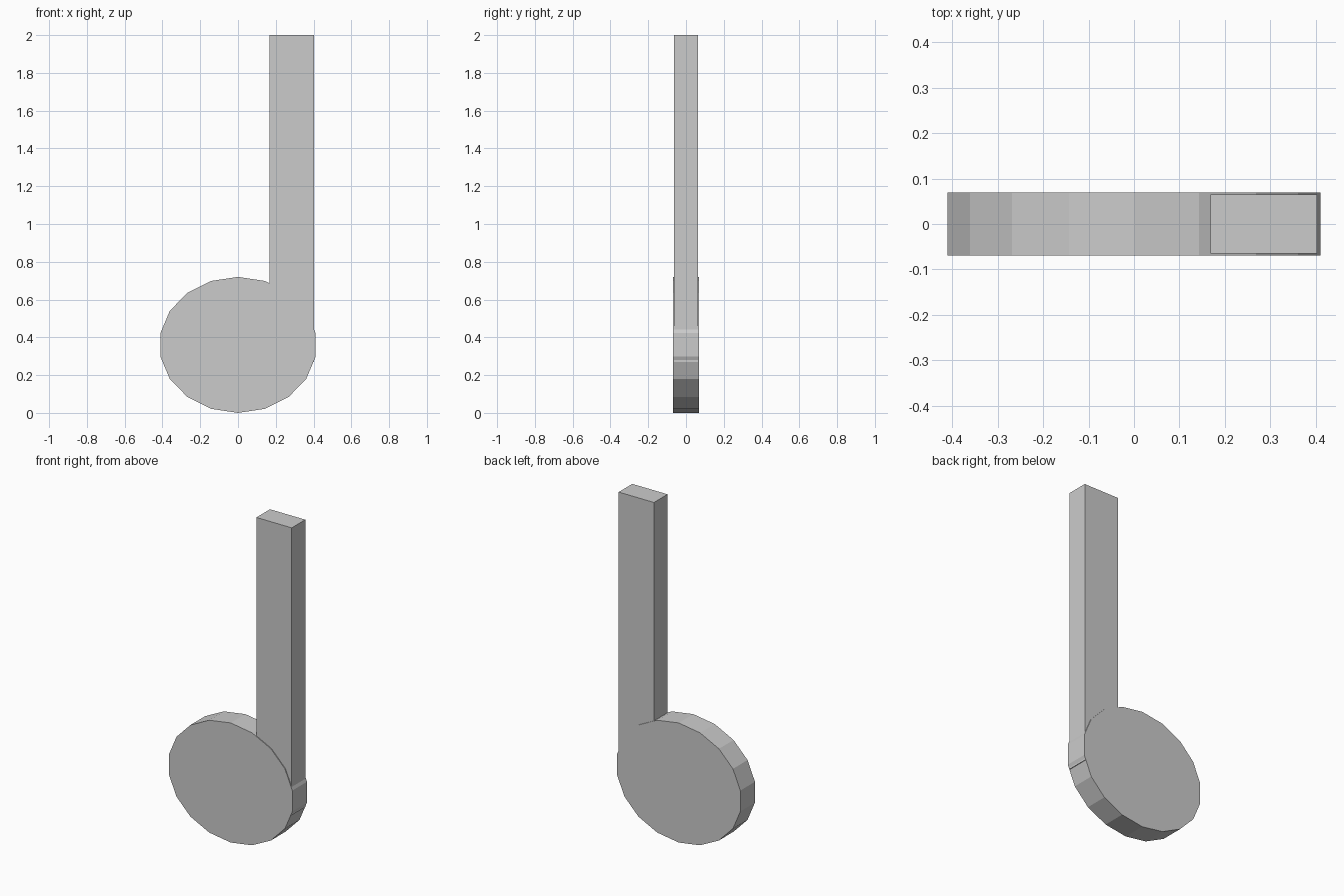
import bpy
import math

if "Cube" in bpy.data.objects:
    bpy.data.objects.remove(bpy.data.objects["Cube"])

# Note head: 18-sided oval disc facing front, one corner pointing straight up
bpy.ops.mesh.primitive_cylinder_add(vertices=18, radius=1, depth=0.139)
head = bpy.context.object
head.name = "note_head"
head.scale = (0.417, 0.36, 1)
head.rotation_euler = (math.radians(90), 0, 0)
head.location = (0, 0, 0.36)

# Stem: upright bar sunk into the right side of the head
x0, x1, z0, z1 = 0.168, 0.403, 0.27, 2.0
bpy.ops.mesh.primitive_cube_add(size=1, location=((x0 + x1) / 2, 0, (z0 + z1) / 2))
stem = bpy.context.object
stem.name = "note_stem"
stem.scale = (x1 - x0, 0.129, z1 - z0)

# Bake the sizes into the meshes
for part in (head, stem):
    bpy.ops.object.select_all(action='DESELECT')
    part.select_set(True)
    bpy.context.view_layer.objects.active = part
    bpy.ops.object.transform_apply(location=False, rotation=True, scale=True)
